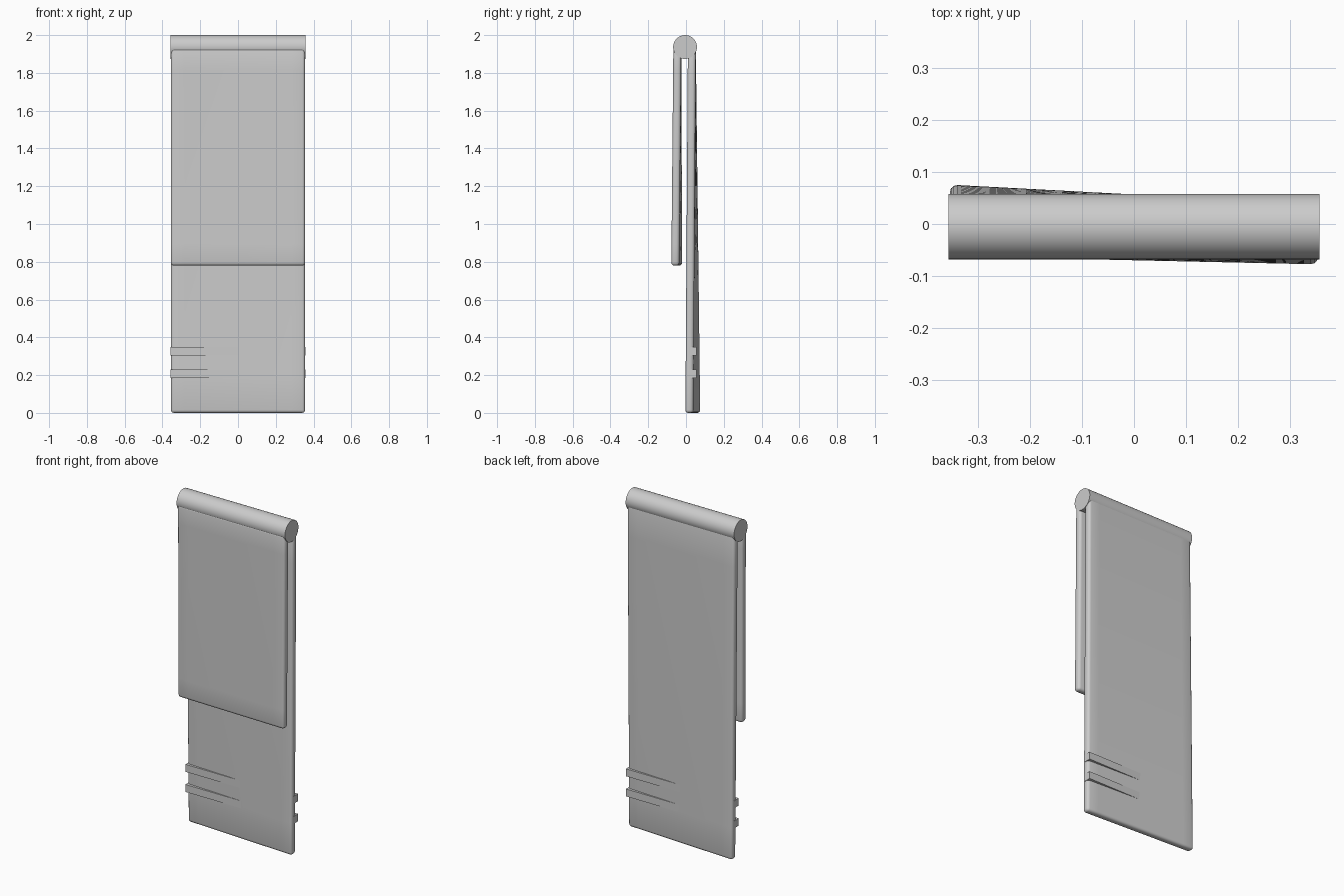
import bpy
import bmesh
from math import radians
from mathutils import Matrix, Vector

cube = bpy.data.objects.get("Cube")
if cube:
    bpy.data.objects.remove(cube, do_unlink=True)

grey = bpy.data.materials.new("light grey")
grey.use_nodes = True
colour = (0.6, 0.6, 0.6, 1)
grey.diffuse_color = colour
grey.node_tree.nodes["Principled BSDF"].inputs["Base Color"].default_value = colour


def finish(name, bm, smooth=True):
    mesh = bpy.data.meshes.new(name)
    bm.to_mesh(mesh)
    bm.free()
    mesh.materials.append(grey)
    obj = bpy.data.objects.new(name, mesh)
    bpy.context.collection.objects.link(obj)
    if smooth:
        bpy.ops.object.select_all(action='DESELECT')
        obj.select_set(True)
        bpy.context.view_layer.objects.active = obj
        bpy.ops.object.shade_smooth_by_angle(angle=radians(40))
    return obj


def box(size, centre):
    bm = bmesh.new()
    place = Matrix.Translation(centre) @ Matrix.Diagonal((*size, 1))
    bmesh.ops.create_cube(bm, size=1, matrix=place)
    return bm


def cloth(name, bottom, top, y_top, y_bottom, twist):
    """Rounded slab that leans and twists towards its lower edge."""
    height = top - bottom
    bm = box((0.71, 0.042, height), (0, 0, bottom + height / 2))
    bmesh.ops.bevel(bm, geom=bm.edges[:], offset=0.015, segments=3,
                    profile=0.5, affect='EDGES')
    # Cross cuts let the slab twist smoothly
    for axis, start, span in ((0, -0.355, 0.71), (2, bottom, height)):
        normal = Vector([float(i == axis) for i in range(3)])
        for k in range(1, 10):
            bmesh.ops.bisect_plane(bm, geom=bm.verts[:] + bm.edges[:] + bm.faces[:],
                                   plane_co=normal * (start + span * k / 10),
                                   plane_no=normal)
    for v in bm.verts:
        t = (top - v.co.z) / height
        v.co.y += y_top + t * (y_bottom - y_top) - twist * t * v.co.x / 0.355
    finish(name, bm)


# Hanging rail
bm = bmesh.new()
bmesh.ops.create_cone(bm, cap_ends=True, segments=48, radius1=0.063, radius2=0.063,
                      depth=0.715,
                      matrix=Matrix.Translation((0, -0.005, 1.937)) @ Matrix.Rotation(radians(90), 4, 'Y'))
finish("rail", bm)

# Two hanging halves of the towel
cloth("front_cloth", 0.78, 1.93, -0.046, -0.049, 0.008)
cloth("back_cloth", 0.0, 1.93, 0.031, 0.036, 0.019)

# Straight bands that cross the twisted back half
for name, z in (("upper_band", 0.327), ("lower_band", 0.207)):
    finish(name, box((0.714, 0.042, 0.044), (0, 0.035, z)), smooth=False)
